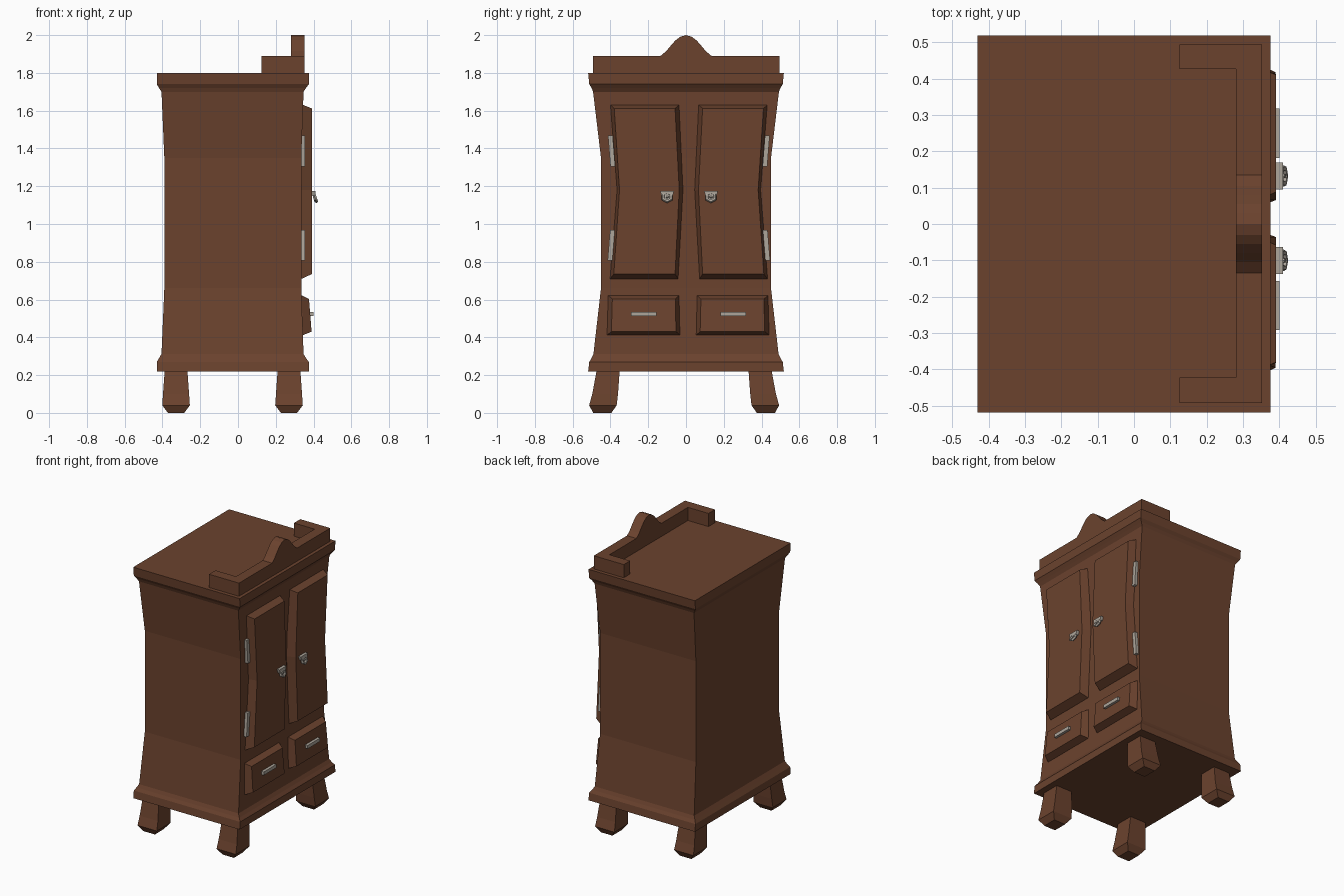
import bpy, bmesh, math
from mathutils import Vector

if "Cube" in bpy.data.objects:
    bpy.data.objects.remove(bpy.data.objects["Cube"])


def material(name, rgb):
    m = bpy.data.materials.new(name)
    m.diffuse_color = (*rgb, 1)
    m.use_nodes = True
    m.node_tree.nodes["Principled BSDF"].inputs["Base Color"].default_value = m.diffuse_color
    return m


WOOD = material("brown wood", (0.147, 0.055, 0.027))
METAL = material("pale metal", (0.42, 0.38, 0.33))


def loft(name, rings, mat):
    """Skin a stack of equal-length point rings and cap both ends."""
    bm = bmesh.new()
    vs = [[bm.verts.new(p) for p in r] for r in rings]
    n = len(vs[0])
    for a, b in zip(vs, vs[1:]):
        for i in range(n):
            j = (i + 1) % n
            bm.faces.new((a[i], a[j], b[j], b[i]))
    bm.faces.new(vs[0][::-1])
    bm.faces.new(vs[-1])
    bmesh.ops.recalc_face_normals(bm, faces=bm.faces)
    me = bpy.data.meshes.new(name)
    bm.to_mesh(me)
    bm.free()
    me.materials.append(mat)
    ob = bpy.data.objects.new(name, me)
    bpy.context.collection.objects.link(ob)
    return ob


def rect(z, x0, x1, y0, y1):
    return [(x0, y0, z), (x1, y0, z), (x1, y1, z), (x0, y1, z)]


def on_front(pts, x, side, mid):
    """Points (y, z) placed on the +x side; side=1 mirrors across y=mid."""
    return [(x(z) if callable(x) else x, y if side < 0 else 2 * mid - y, z)
            for y, z in pts]


# Waisted cabinet body with flared mouldings
loft("cabinet_body", [rect(z, a, b, -h, h) for z, a, b, h in [
    (0.22, -.43, .375, .518), (0.27, -.43, .375, .512), (0.29, -.418, .36, .5),
    (0.312, -.405, .347, .49), (0.66, -.39, .335, .45), (1.35, -.39, .335, .45),
    (1.70, -.405, .347, .492), (1.72, -.418, .36, .5), (1.74, -.43, .375, .512),
    (1.80, -.43, .375, .518)]], WOOD)

# Crown gallery: U-shaped rail and central crest
u = [(.125, -.492), (.352, -.492), (.352, .494), (.125, .494),
     (.125, .426), (.281, .426), (.281, -.422), (.125, -.422)]
loft("crown_rail", [[(x, y, z) for x, y in u] for z in (1.80, 1.89)], WOOD)
half = [(.135, 1.89), (.105, 1.915), (.08, 1.945), (.055, 1.973), (.03, 1.991)]
crest = half + [(0, 2.0)] + [(-y, z) for y, z in half[::-1]]
loft("crown_crest", [[(x, y, z) for y, z in crest] for x in (.281, .352)], WOOD)

# Splayed feet
for fx, xn in ((-.328, "back"), (.27, "front")):
    for s, yn in ((-1, "left"), (1, "right")):
        rings = []
        for z, hx, cy, hy in [(0.0, .043, .433, .048), (0.04, .073, .43, .073),
                              (0.10, .069, .418, .068), (0.225, .06, .402, .061)]:
            c = s * cy - .01
            rings.append(rect(z, fx - hx, fx + hx, c - hy, c + hy))
        loft(f"{xn}_{yn}_foot", rings, WOOD)

door_out = [(-.40, 1.63), (-.037, 1.63), (-.016, 1.18), (-.042, .71),
            (-.402, .71), (-.365, 1.18)]
door_in = [(-.38, 1.612), (-.058, 1.612), (-.036, 1.18), (-.058, .735),
           (-.382, .735), (-.352, 1.18)]
drawer_out = [(-.412, .622), (-.037, .622), (-.032, .412), (-.418, .412)]
drawer_in = [(-.39, .603), (-.057, .603), (-.053, .43), (-.395, .43)]


def drawer_x(z):
    return .376 + (.60 - z) * .08


for s, n in ((-1, "left"), (1, "right")):
    # Bowed door and tilted drawer, both with bevelled rims
    loft(f"{n}_door", [on_front(door_out, .325, s, .015),
                       on_front(door_out, lambda z: .345 if z > 1.5 else .337, s, .015),
                       on_front(door_in, .391, s, .015)], WOOD)
    loft(f"{n}_drawer", [on_front(drawer_out, .325, s, .011),
                         on_front(drawer_out, lambda z: .337 + (.62 - z) * .035, s, .011),
                         on_front(drawer_in, drawer_x, s, .011)], WOOD)
    # Drawer pull
    pull = [(-.292, .535), (-.157, .535), (-.157, .512), (-.292, .512)]
    loft(f"{n}_drawer_pull", [on_front(pull, x, s, .0125) for x in (.37, .40)], METAL)
    # Slanted hinges
    for hn, z0, z1, t, b in (("upper", 1.305, 1.468, -.413, -.40),
                             ("lower", .808, .967, -.402, -.415)):
        h = [(t, z1), (t + .025, z1), (b + .025, z0), (b, z0)]
        loft(f"{n}_{hn}_hinge", [on_front(h, x, s, .015) for x in (.325, .355)], METAL)
    # Door knob: back plate, tilted hexagonal dished ring, stud
    ky = -.10 if s < 0 else .132
    plate = [(-.037, 1.176), (.037, 1.176), (.03, 1.15), (-.03, 1.15)]
    loft(f"{n}_knob_plate", [[(x, ky + y, z) for y, z in plate]
                             for x in (.385, .41)], METAL)
    axis = Vector((.95, 0, .31)).normalized()
    up = Vector((-axis.z, 0, axis.x))

    def hexring(r, d):
        c = Vector((.398, ky, 1.14)) + axis * d
        return [c + Vector((0, 1, 0)) * r * math.cos(a) + up * r * math.sin(a)
                for a in (math.pi / 6 + i * math.pi / 3 for i in range(6))]

    loft(f"{n}_knob", [hexring(.026, 0), hexring(.034, .009), hexring(.029, .018),
                       hexring(.018, .018), hexring(.015, .008)], METAL)
    loft(f"{n}_knob_stud", [hexring(.009, .005), hexring(.006, .018)], METAL)
